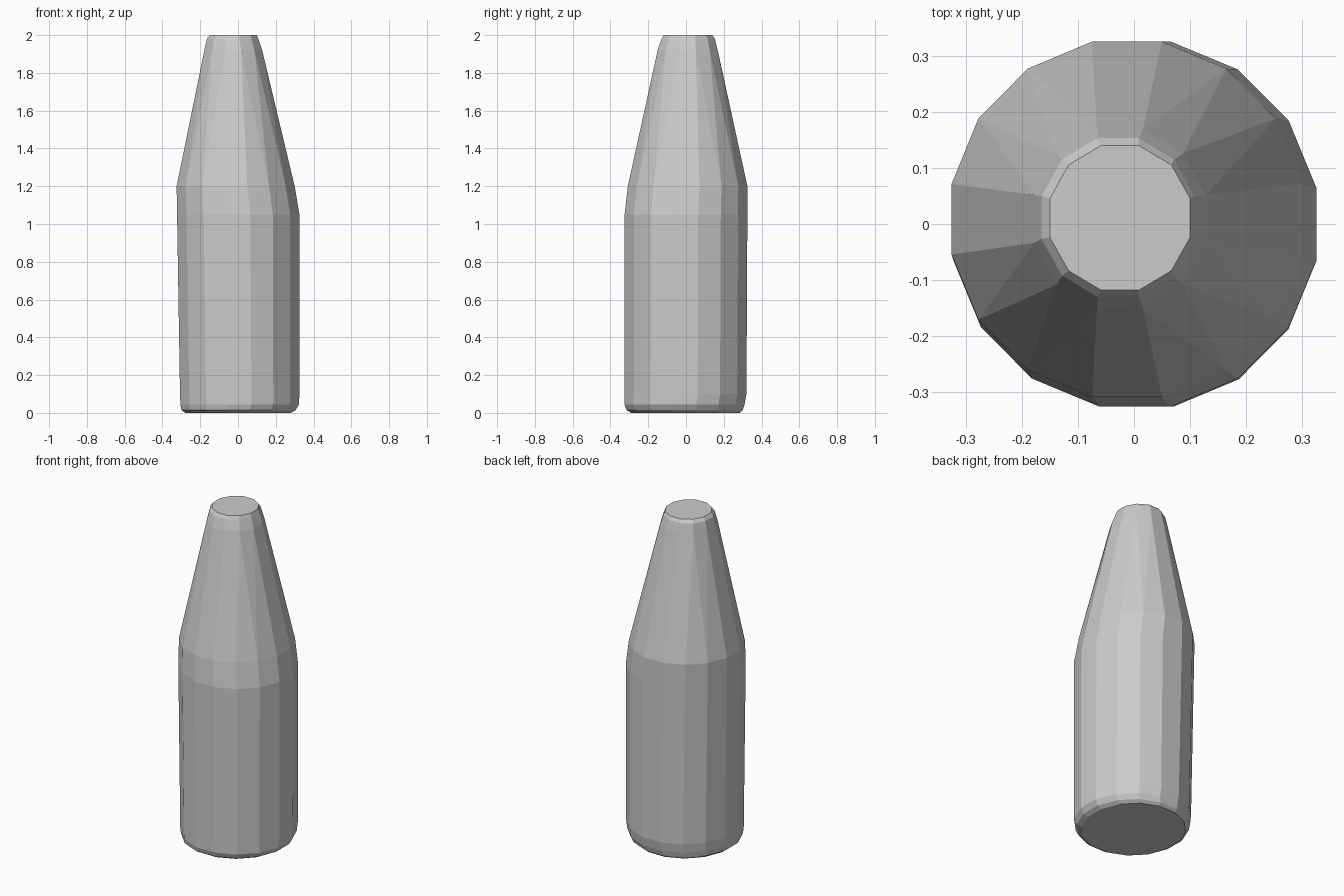
import bpy, bmesh
from math import cos, sin, pi

cube = bpy.data.objects.get("Cube")
if cube:
    bpy.data.objects.remove(cube, do_unlink=True)

# Plain grey material
grey = bpy.data.materials.new("plain_grey")
grey.use_nodes = True
colour = (0.6, 0.6, 0.6, 1)
grey.diffuse_color = colour
grey.node_tree.nodes["Principled BSDF"].inputs["Base Color"].default_value = colour


def add_ring(bm, z, left, right, front, back, sides):
    """Faceted ring that fills the given bounds, with flat sides on the axes."""
    cx, cy = (left + right) / 2, (front + back) / 2
    rx, ry = (right - left) / 2, (back - front) / 2
    grow = 1 / cos(pi / sides)
    for i in range(sides):
        a = 2 * pi * (i + 0.5) / sides
        bm.verts.new((cx + rx * grow * cos(a), cy + ry * grow * sin(a), z))


# Cross-sections from base to mouth: z, left, right, front, back, sides
sections = [
    (0, -0.28, 0.28, -0.29, 0.285, 16),        # flat base
    (0.015, -0.3, 0.305, -0.315, 0.3, 16),     # rounded foot
    (0.045, -0.305, 0.323, -0.325, 0.31, 16),
    (0.1, -0.307, 0.325, -0.325, 0.32, 16),    # body
    (1.05, -0.322, 0.325, -0.325, 0.325, 16),
    (1.2, -0.325, 0.3, -0.308, 0.325, 16),     # sloping shoulder
    (1.92, -0.178, 0.128, -0.15, 0.168, 12),   # neck
    (1.98, -0.165, 0.108, -0.13, 0.153, 12),   # rounded lip
    (2, -0.15, 0.1, -0.118, 0.14, 12),         # flat top
]

# Bottle: a convex skin over the cross-sections
bm = bmesh.new()
for section in sections:
    add_ring(bm, *section)
hull = bmesh.ops.convex_hull(bm, input=bm.verts)
loose = [v for v in bm.verts if not v.link_faces]
bmesh.ops.delete(bm, geom=loose, context="VERTS")
bmesh.ops.dissolve_limit(bm, angle_limit=pi / 180, verts=bm.verts, edges=bm.edges)
bmesh.ops.recalc_face_normals(bm, faces=bm.faces)

mesh = bpy.data.meshes.new("bottle")
bm.to_mesh(mesh)
bm.free()
mesh.materials.append(grey)
bottle = bpy.data.objects.new("bottle", mesh)
bpy.context.collection.objects.link(bottle)
